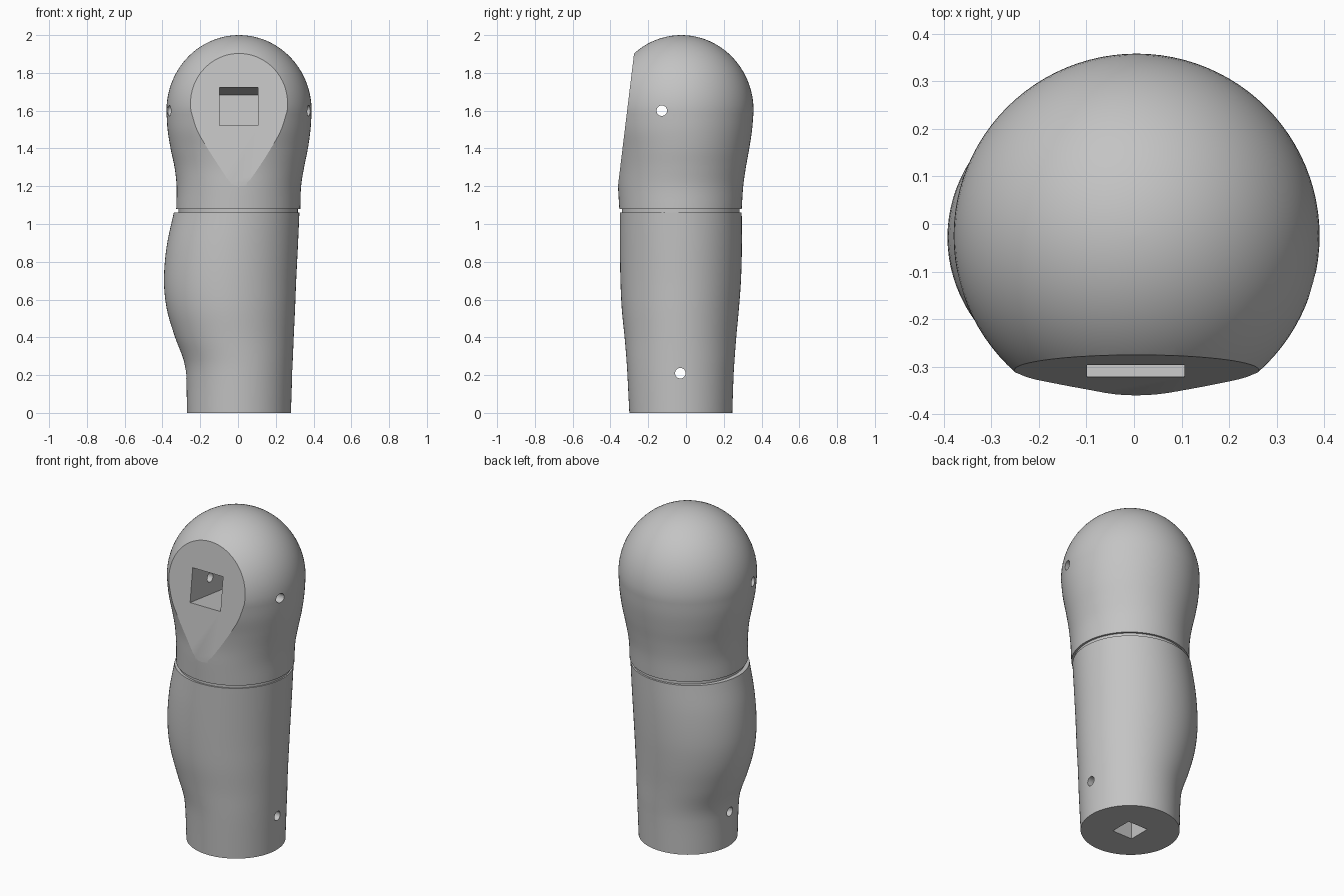
import bpy, bmesh, math
from mathutils import Vector, Matrix

SIDES = 96
cube = bpy.data.objects.get("Cube")
if cube:
    bpy.data.objects.remove(cube, do_unlink=True)

grey = bpy.data.materials.new("plain_grey")
grey.use_nodes = True
colour = (0.55, 0.55, 0.55, 1)
grey.diffuse_color = colour
grey.node_tree.nodes["Principled BSDF"].inputs["Base Color"].default_value = colour


def make_object(name, bm):
    bmesh.ops.recalc_face_normals(bm, faces=bm.faces)
    mesh = bpy.data.meshes.new(name)
    bm.to_mesh(mesh)
    bm.free()
    mesh.materials.append(grey)
    obj = bpy.data.objects.new(name, mesh)
    bpy.context.collection.objects.link(obj)
    return obj


def refine(rows, steps=5):
    """Smoothly interpolate the rows (z, left, right, front, back) by height."""
    rows = [Vector(r) for r in rows]
    last = len(rows) - 1

    def slope(i):
        a, b = rows[max(i - 1, 0)], rows[min(i + 1, last)]
        return (b - a) / (b[0] - a[0])

    out = []
    for i in range(last):
        a, b = rows[i], rows[i + 1]
        h = b[0] - a[0]
        for k in range(steps):
            t = k / steps
            s = t * t * (3 - 2 * t)
            out.append(a * (1 - s) + b * s
                       + slope(i) * h * t * (1 - t) ** 2
                       - slope(i + 1) * h * t * t * (1 - t))
    return out + [rows[-1]]


def loft(name, rows):
    """Closed skin through elliptical sections."""
    bm = bmesh.new()
    rings = []
    for z, x0, x1, y0, y1 in rows:
        ring = []
        for i in range(SIDES):
            a = math.tau * i / SIDES
            ring.append(bm.verts.new(((x0 + x1) / 2 + (x1 - x0) / 2 * math.cos(a),
                                      (y0 + y1) / 2 + (y1 - y0) / 2 * math.sin(a), z)))
        rings.append(ring)
    for low, high in zip(rings, rings[1:]):
        for i in range(SIDES):
            j = (i + 1) % SIDES
            bm.faces.new((low[i], low[j], high[j], high[i]))
    bm.faces.new(rings[0])
    bm.faces.new(rings[-1])
    return make_object(name, bm)


def box(name, size, centre, tilt=0):
    bm = bmesh.new()
    bmesh.ops.create_cube(bm, size=1, matrix=Matrix.Translation(centre)
                          @ Matrix.Rotation(tilt, 4, 'X') @ Matrix.Diagonal((*size, 1)))
    return make_object(name, bm)


def pin(name, y, z):
    bm = bmesh.new()
    bmesh.ops.create_cone(bm, cap_ends=True, segments=32, radius1=0.028, radius2=0.028,
                          depth=2, matrix=Matrix.Translation((0, y, z))
                          @ Matrix.Rotation(math.pi / 2, 4, 'Y'))
    return make_object(name, bm)


def carve(obj, cutters):
    for cutter in cutters:
        cutter.hide_render = True
        mod = obj.modifiers.new("cut", 'BOOLEAN')
        mod.operation = 'DIFFERENCE'
        mod.solver = 'EXACT'
        mod.object = cutter
        bpy.context.view_layer.objects.active = obj
        bpy.ops.object.modifier_apply(modifier=mod.name)
        bpy.data.objects.remove(cutter, do_unlink=True)


# Lower section: tapered tube with a bulge on one side
lower = loft("lower_section", refine([
    (0, -.27, .28, -.30, .245),
    (.2, -.275, .287, -.31, .252),
    (.28, -.288, .29, -.315, .257),
    (.4, -.333, .295, -.325, .266),
    (.55, -.377, .302, -.34, .28),
    (.7, -.392, .308, -.347, .291),
    (.88, -.378, .317, -.35, .296),
    (1.06, -.34, .325, -.35, .295)]))

# Upper section: flared tube closed by a round dome
flare = refine([
    (1.08, -.327, .33, -.353, .295),
    (1.2, -.325, .334, -.36, .303),
    (1.3, -.336, .35, -.364, .317),
    (1.4, -.357, .37, -.376, .335),
    (1.5, -.373, .384, -.396, .35),
    (1.6, -.379, .39, -.408, .358)])
z, x0, x1, y0, y1 = flare[-1]
cx, cy = (x0 + x1) / 2, (y0 + y1) / 2
dome = []
for k in range(1, 24):
    a = math.pi / 2 * k / 23.2
    c = math.cos(a)
    dome.append((z + 0.4 * math.sin(a), cx + (x0 - cx) * c, cx + (x1 - cx) * c,
                 cy + (y0 - cy) * c, cy + (y1 - cy) * c))
upper = loft("upper_section", flare + dome)

# Recessed ring between the two sections
ring = loft("joint_ring", [(h, -.315, .317, -.34, .283) for h in (1.05, 1.09)])

# Slanted front flat, square sockets and cross pin holes
tilt = -math.atan2(0.085, 0.7)
inward = Vector((0, math.cos(tilt), math.sin(tilt)))
face = Vector((0.004, -.309, 1.622))
carve(upper, [
    box("flat_cutter", (2, 1, 2), face - inward * 0.5, tilt),
    box("socket_cutter", (.205, .66, .205), face, tilt),
    pin("upper_pin_cutter", -.128, 1.6)])
carve(lower, [
    box("base_socket_cutter", (.135, .135, .66), (.005, -.028, 0)),
    pin("lower_pin_cutter", -.03, .21)])

# Smooth skin with crisp cut edges
for obj in (lower, upper, ring):
    bpy.ops.object.select_all(action='DESELECT')
    obj.select_set(True)
    bpy.context.view_layer.objects.active = obj
    bpy.ops.object.shade_smooth_by_angle(angle=math.radians(12))
